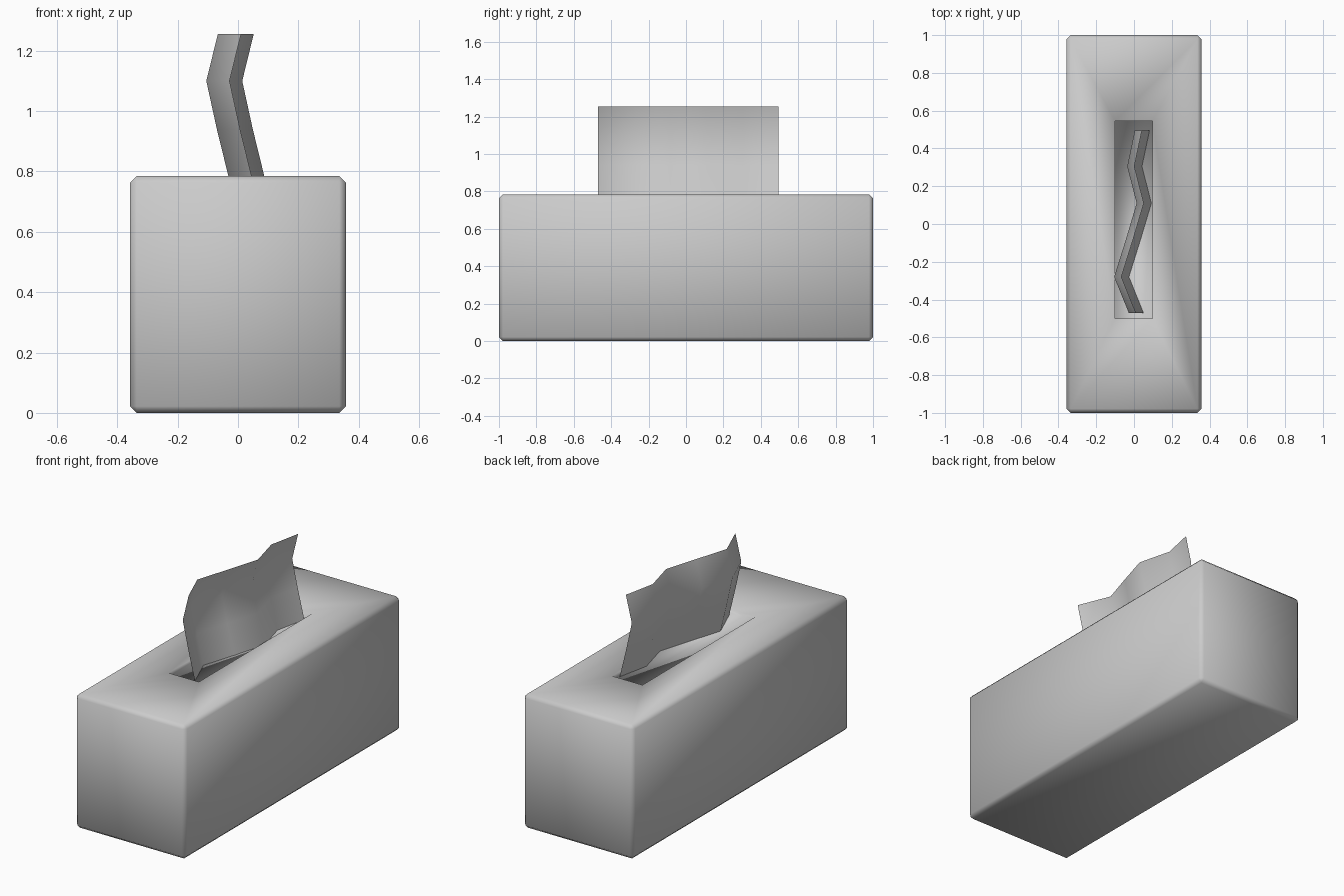
import bpy, bmesh
from mathutils import Vector

if "Cube" in bpy.data.objects:
    bpy.data.objects.remove(bpy.data.objects["Cube"])


def finish(bm, name):
    mesh = bpy.data.meshes.new(name)
    bm.normal_update()
    bm.to_mesh(mesh)
    bm.free()
    for p in mesh.polygons:
        p.use_smooth = True
    obj = bpy.data.objects.new(name, mesh)
    bpy.context.collection.objects.link(obj)
    return obj


# Box: chamfered block with a shallow slot sunk into the top
TOP, FLOOR = 0.785, 0.765
bm = bmesh.new()
bmesh.ops.create_cube(bm, size=1)
for v in bm.verts:
    v.co = Vector((v.co.x * 0.715, v.co.y * 2.0, (v.co.z + 0.5) * TOP))
bmesh.ops.bevel(bm, geom=bm.edges[:], offset=0.022, segments=1,
                affect='EDGES', clamp_overlap=True)
bm.normal_update()
top = max(bm.faces, key=lambda f: f.calc_center_median().z)
bmesh.ops.inset_individual(bm, faces=[top], thickness=0.1)
for v in top.verts:
    v.co = Vector((0.097 if v.co.x > 0 else -0.1,
                   0.545 if v.co.y > 0 else -0.5, TOP))
floor = bmesh.ops.extrude_discrete_faces(bm, faces=[top])['faces'][0]
for v in floor.verts:
    v.co.z = FLOOR
finish(bm, "tissue_box")

# Tissue: folded single-layer sheet, plan zigzag (y, x) plus lean (z, x)
folds = [(-0.47, 0.0), (-0.28, -0.077), (-0.085, -0.016),
         (0.11, 0.042), (0.305, -0.008), (0.495, 0.032)]
lean = [(FLOOR, 0.05), (0.94, 0.007), (1.10, -0.028), (1.255, 0.01)]
bm = bmesh.new()
rows = [[bm.verts.new((fx + lx, y, z)) for y, fx in folds] for z, lx in lean]
for lower, upper in zip(rows, rows[1:]):
    for i in range(len(folds) - 1):
        bm.faces.new((lower[i], lower[i + 1], upper[i + 1], upper[i]))
finish(bm, "tissue_sheet")
